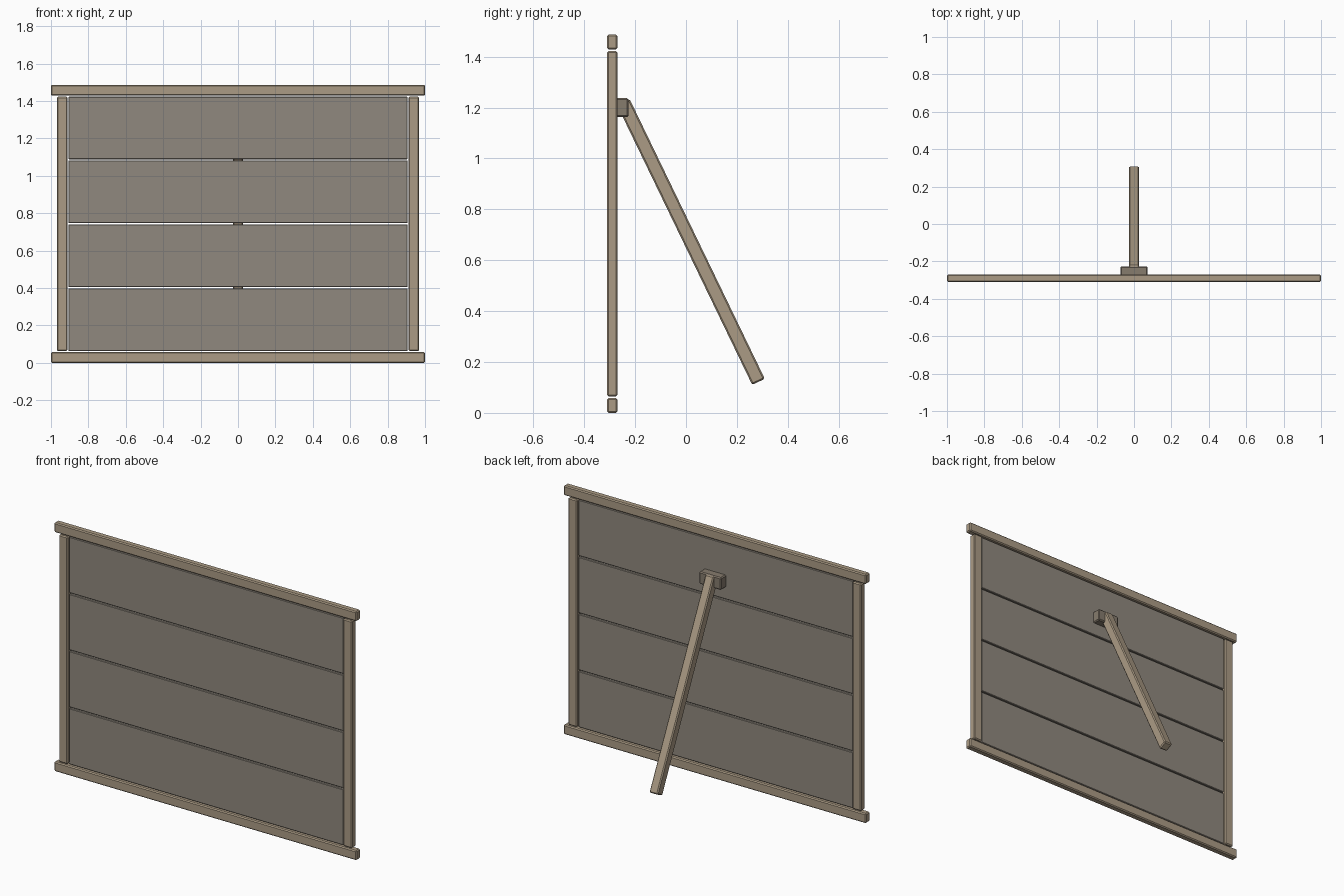
import bpy
import math
from mathutils import Vector

if "Cube" in bpy.data.objects:
    bpy.data.objects.remove(bpy.data.objects["Cube"])


def material(name, color):
    m = bpy.data.materials.new(name)
    m.diffuse_color = (*color, 1)
    m.use_nodes = True
    m.node_tree.nodes["Principled BSDF"].inputs["Base Color"].default_value = m.diffuse_color
    return m


FRAME = material("light_wood", (0.41, 0.33, 0.235))
PLANK = material("grey_wood", (0.28, 0.25, 0.21))
BLOCK = material("dark_wood", (0.24, 0.20, 0.155))


def beam(name, center, size, mat, bevel=0.006, rot=(0, 0, 0)):
    bpy.ops.mesh.primitive_cube_add(size=1, location=center, rotation=rot)
    ob = bpy.context.object
    ob.name = name
    ob.scale = size
    bpy.ops.object.transform_apply(location=False, rotation=False, scale=True)
    ob.data.materials.append(mat)
    mod = ob.modifiers.new("Bevel", "BEVEL")
    mod.width = bevel
    mod.segments = 1
    return ob


Y = -0.29   # plane of the panel

# Top and bottom rails
beam("bottom_rail", (0, Y, 0.029), (2.0, 0.04, 0.058), FRAME)
beam("top_rail", (0, Y, 1.458), (2.0, 0.04, 0.058), FRAME)

# Side posts
for side, x in (("left", -0.94), ("right", 0.94)):
    beam(side + "_post", (x, Y, 0.7435), (0.058, 0.04, 1.359), FRAME)

# Four horizontal planks with narrow gaps
z0, z1, gap = 0.064, 1.423, 0.007
h = (z1 - z0 - 3 * gap) / 4
for i in range(4):
    beam("plank_%d" % (i + 1), (0, Y, z0 + h / 2 + i * (h + gap)),
         (1.815, 0.022, h), PLANK, 0.003)

# Block holding the prop
beam("prop_block", (0, -0.253, 1.2), (0.146, 0.054, 0.074), BLOCK)

# Slanted prop behind the panel
top, foot = Vector((0, -0.247, 1.223)), Vector((0, 0.285, 0.122))
d = foot - top
beam("prop", (top + foot) / 2, (0.055, 0.055, d.length), FRAME, 0.006,
     (math.atan2(d.y, -d.z), 0, 0))
